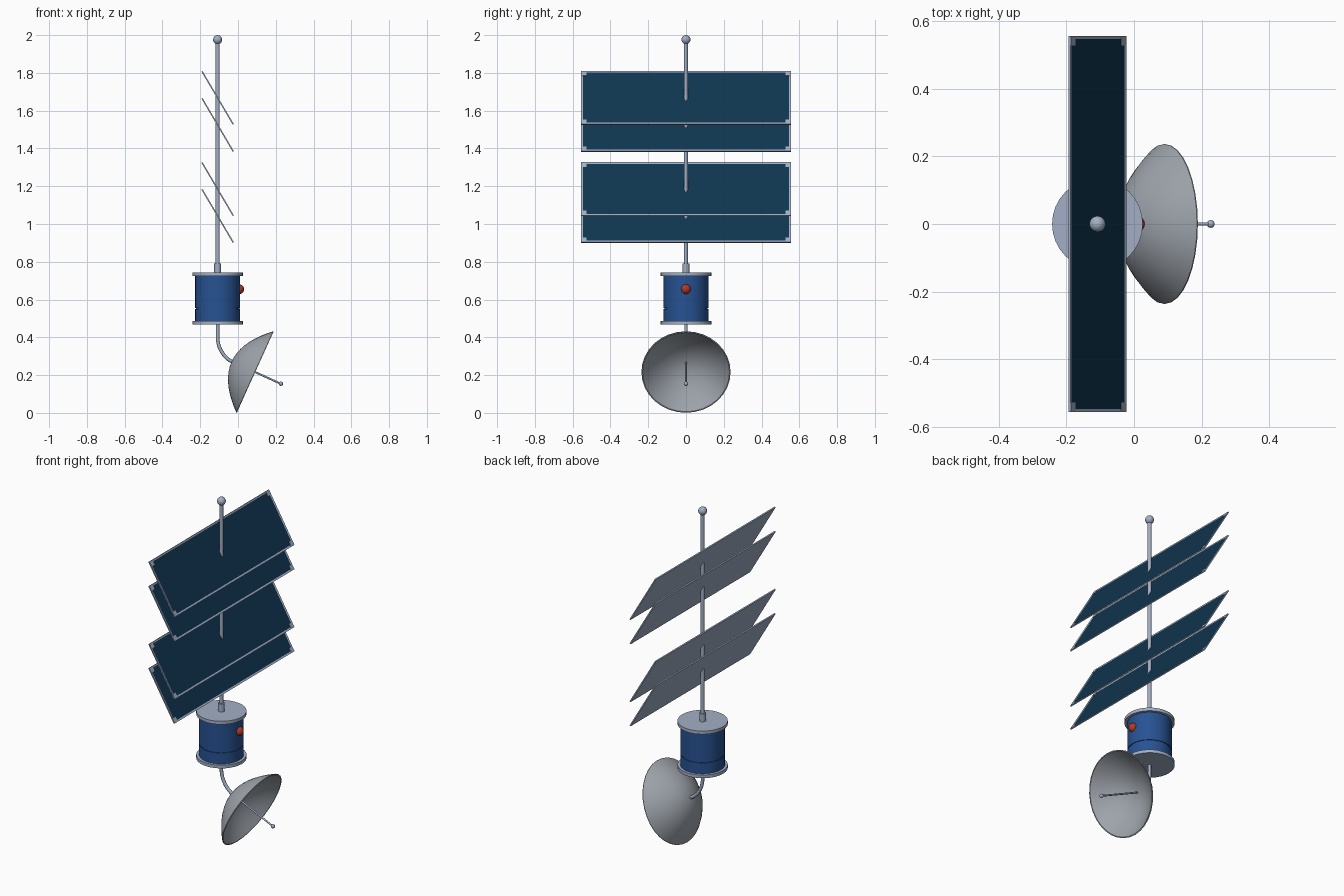
import bpy, bmesh, math
from mathutils import Matrix, Vector

if "Cube" in bpy.data.objects:
    bpy.data.objects.remove(bpy.data.objects["Cube"])

AX = -0.108  # x of the mast and body axis


def material(name, rgb):
    m = bpy.data.materials.new(name)
    m.diffuse_color = (*rgb, 1)
    m.use_nodes = True
    m.node_tree.nodes["Principled BSDF"].inputs["Base Color"].default_value = m.diffuse_color
    return m


METAL = material("pale steel", (0.36, 0.43, 0.56))
DISH = material("dish grey", (0.34, 0.37, 0.41))
BLUE = material("body blue", (0.02, 0.085, 0.29))
CELL = material("solar cell navy", (0.005, 0.036, 0.08))
RED = material("lamp red", (0.45, 0.04, 0.02))


def finish(bm, name, mats, matrix=None, smooth=True):
    bmesh.ops.recalc_face_normals(bm, faces=bm.faces[:])
    me = bpy.data.meshes.new(name)
    bm.to_mesh(me)
    bm.free()
    ob = bpy.data.objects.new(name, me)
    bpy.context.collection.objects.link(ob)
    for m in mats:
        me.materials.append(m)
    if matrix:
        ob.matrix_world = matrix
    if smooth:
        bpy.ops.object.select_all(action='DESELECT')
        ob.select_set(True)
        bpy.context.view_layer.objects.active = ob
        bpy.ops.object.shade_smooth_by_angle(angle=math.radians(35))
    return ob


def lathe(name, profile, mat, matrix, sides=32):
    """Spin (radius, height) points round local z."""
    bm = bmesh.new()
    vs = [bm.verts.new((r, 0, z)) for r, z in profile]
    es = [bm.edges.new(p) for p in zip(vs, vs[1:])]
    bmesh.ops.spin(bm, geom=vs + es, cent=(0, 0, 0), axis=(0, 0, 1),
                   angle=math.tau, steps=sides, use_merge=True)
    bmesh.ops.remove_doubles(bm, verts=bm.verts[:], dist=1e-5)
    return finish(bm, name, [mat], matrix)


def rod(name, r, z0, z1, mat, matrix, sides=16):
    return lathe(name, [(0, z0), (r, z0), (r, z1), (0, z1)], mat, matrix, sides)


def ball(name, r, pos, mat, u=16, v=10):
    bm = bmesh.new()
    bmesh.ops.create_uvsphere(bm, u_segments=u, v_segments=v, radius=r)
    return finish(bm, name, [mat], Matrix.Translation(pos))


# mast, collar and top ball
axis = Matrix.Translation((AX, 0, 0))
rod("mast", 0.0105, 0.74, 1.97, METAL, axis)
rod("mast_collar", 0.018, 0.74, 0.79, METAL, axis)
ball("mast_ball", 0.024, (AX, 0, 1.976), METAL)

# body drum with a narrow groove, and end flanges
lathe("body", [(0, 0.475), (0.119, 0.475), (0.119, 0.55), (0.115, 0.55), (0.115, 0.556),
               (0.119, 0.556), (0.119, 0.735), (0, 0.735)], BLUE, axis)
rod("body_top_flange", 0.134, 0.725, 0.744, METAL, axis, 32)
rod("body_bottom_flange", 0.134, 0.467, 0.486, METAL, axis, 32)
ball("lamp", 0.026, (0.006, 0, 0.655), RED)


# solar panels: framed plates with a sunken cell face and corner plates
def panel(name, z):
    w, h, t = 0.327, 1.112, 0.007
    bm = bmesh.new()
    bmesh.ops.create_cube(bm, size=1, matrix=Matrix.Diagonal((w, h, t, 1)))
    top = max(bm.faces, key=lambda f: f.calc_center_median().z)
    bmesh.ops.inset_individual(bm, faces=[top], thickness=0.014, depth=-0.002)
    top.material_index = 1
    for sx in (-1, 1):
        for sy in (-1, 1):
            pos = (sx * (w / 2 - 0.016), sy * (h / 2 - 0.016), t / 2 - 0.001)
            bmesh.ops.create_cube(bm, size=1, matrix=Matrix.Translation(pos)
                                  @ Matrix.Diagonal((0.026, 0.026, 0.002, 1)))
    place = Matrix.Translation((AX, 0, z)) @ Matrix.Rotation(math.radians(59.5), 4, 'Y')
    finish(bm, name, [METAL, CELL], place, smooth=False)


for i, z in enumerate((1.668, 1.525, 1.185, 1.043)):
    panel(f"solar_panel_{i + 1}", z)

# dish: parabolic shell, local z is the pointing direction
R, D, N = 0.236, 0.134, 9
dish_at = Matrix.Translation((0.0885, 0, 0.217)) @ Matrix.Rotation(math.radians(114.4), 4, 'Y')
outer = [(R * i / N, -D * (1 - (i / N) ** 2)) for i in range(N + 1)]
inner = [(r * 0.975, z * 0.94 + 0.003) for r, z in reversed(outer)]
lathe("dish", outer + [(R, 0.003)] + inner, DISH, dish_at)
rod("feed_rod", 0.005, -0.13, 0.15, METAL, dish_at, 12)
ball("feed_tip", 0.0115, dish_at @ Vector((0, 0, 0.152)), METAL, 12, 8)

# bent arm from body to dish back
cu = bpy.data.curves.new("arm_path", 'CURVE')
cu.dimensions = '3D'
cu.bevel_depth = 0.0095
cu.bevel_resolution = 3
cu.use_fill_caps = True
sp = cu.splines.new('BEZIER')
sp.bezier_points.add(2)
apex = dish_at @ Vector((0, 0, -D + 0.004))
back = dish_at.to_3x3() @ Vector((0, 0, -0.05))
for p, co, hl, hr in zip(sp.bezier_points,
                         ((AX, 0, 0.47), (AX, 0, 0.40), apex),
                         ((AX, 0, 0.49), (AX, 0, 0.42), apex + back),
                         ((AX, 0, 0.45), (AX, 0, 0.345), apex)):
    p.co, p.handle_left, p.handle_right = co, hl, hr
arm = bpy.data.objects.new("dish_arm", cu)
bpy.context.collection.objects.link(arm)
cu.materials.append(METAL)
